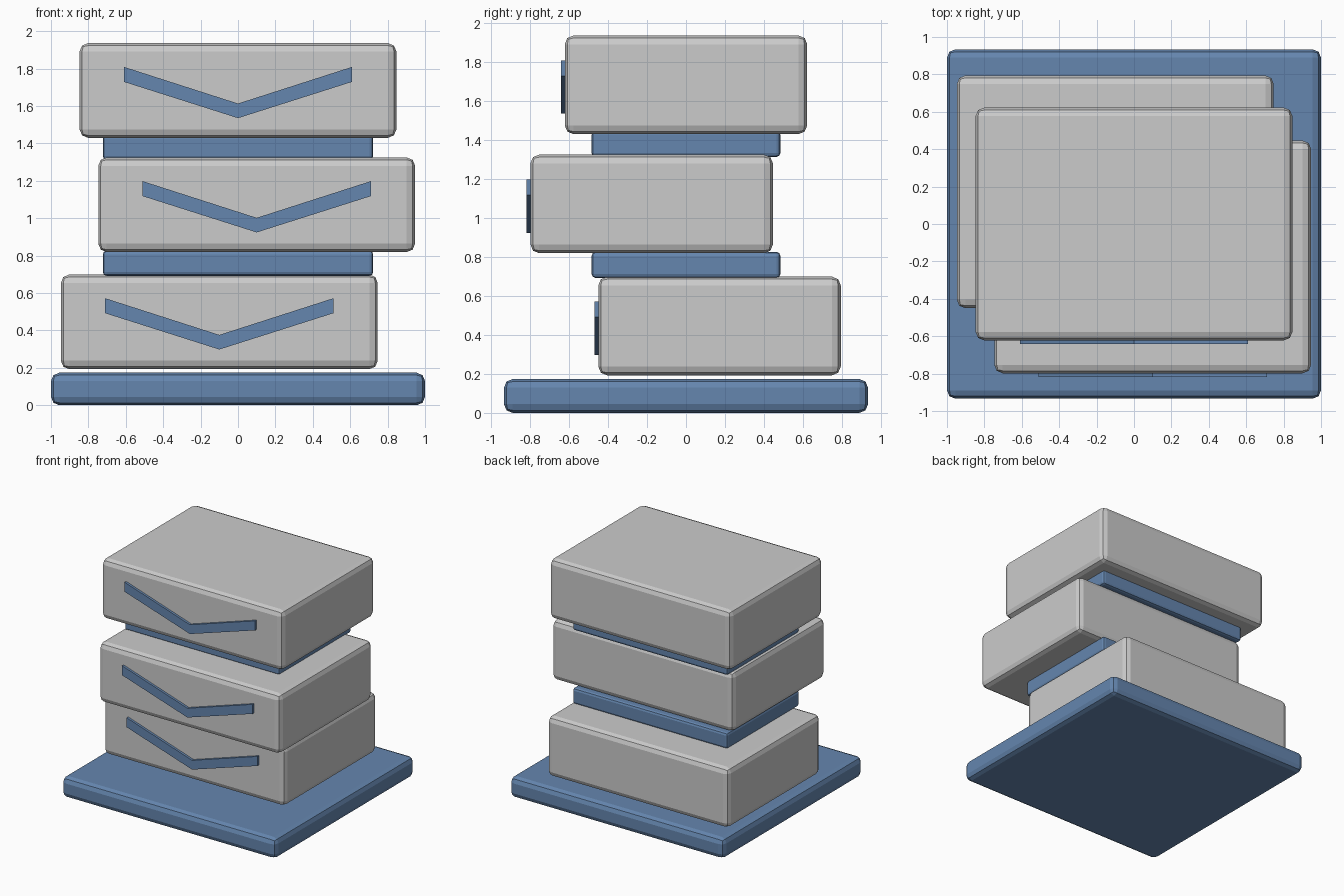
import bpy

if "Cube" in bpy.data.objects:
    bpy.data.objects.remove(bpy.data.objects["Cube"])

blue = bpy.data.materials.new("blue")
blue.diffuse_color = (0.13, 0.24, 0.43, 1)
blue.use_nodes = True
blue.node_tree.nodes["Principled BSDF"].inputs["Base Color"].default_value = blue.diffuse_color


def block(name, centre, size, bevel, material=None):
    bpy.ops.mesh.primitive_cube_add(size=1, location=centre)
    ob = bpy.context.object
    ob.name = name
    ob.scale = size
    bpy.ops.object.transform_apply(location=False, rotation=False, scale=True)
    mod = ob.modifiers.new("rounded_edges", 'BEVEL')
    mod.width = bevel
    mod.segments = 2
    if material:
        ob.data.materials.append(material)
    return ob


def chevron(name, x, y_front, z):
    # V-shaped outline extruded towards the box face
    outline = [(-0.61, 0.126), (-0.61, 0.046), (0, -0.148),
               (0.61, 0.046), (0.61, 0.126), (0, -0.07)]
    n = len(outline)
    verts = [(px, y, pz) for y in (0, 0.022) for px, pz in outline]
    # two quads per cap, plus the rim
    faces = [(0, 1, 2, 5), (5, 2, 3, 4), (n + 5, n + 2, n + 1, n), (n + 4, n + 3, n + 2, n + 5)]
    faces += [((i + 1) % n, i, i + n, (i + 1) % n + n) for i in range(n)]
    me = bpy.data.meshes.new(name)
    me.from_pydata(verts, [], faces)
    me.materials.append(blue)
    ob = bpy.data.objects.new(name, me)
    ob.location = (x, y_front, z)
    bpy.context.collection.objects.link(ob)


# Base plate
block("base", (0, 0, 0.087), (2, 1.868, 0.174), 0.045, blue)

# Staggered boxes, each with a chevron on the front
boxes = [("lower", -0.1, 0.172, 0.446), ("middle", 0.1, -0.176, 1.072), ("upper", 0, 0, 1.683)]
for label, x, y, z in boxes:
    block(label + "_box", (x, y, z), (1.694, 1.244, 0.506), 0.045)
    chevron(label + "_chevron", x, y - 0.642, z)

# Spacers between the boxes
for label, z in (("lower", 0.759), ("upper", 1.38)):
    block(label + "_spacer", (0, 0, z), (1.446, 0.968, 0.134), 0.02, blue)
